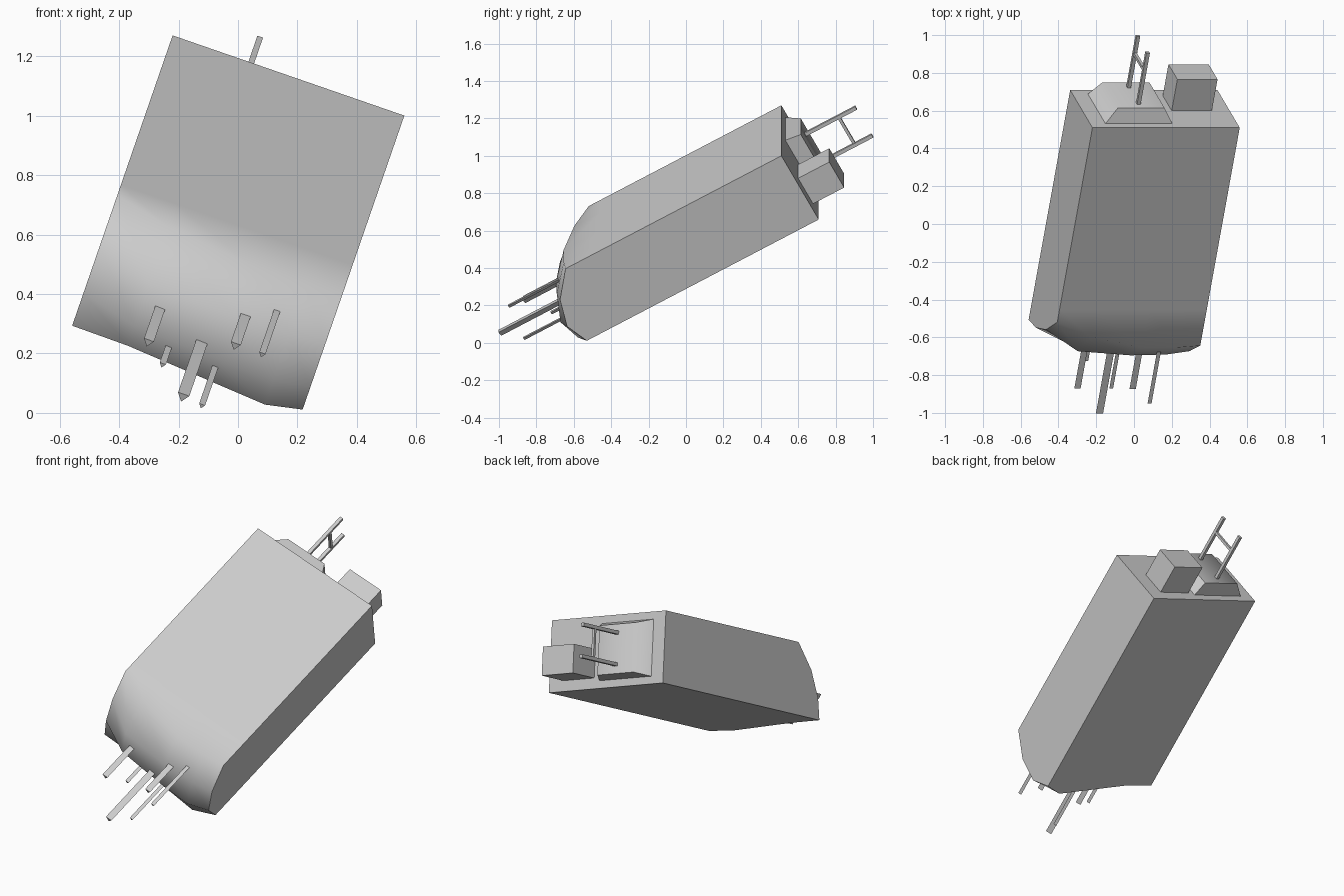
import bpy
import bmesh
from math import radians
from mathutils import Matrix, Vector

cube = bpy.data.objects.get("Cube")
if cube:
    bpy.data.objects.remove(cube, do_unlink=True)

grey = bpy.data.materials.new("light_grey")
grey.use_nodes = True
grey.diffuse_color = (0.6, 0.6, 0.6, 1)
grey.node_tree.nodes["Principled BSDF"].inputs["Base Color"].default_value = (0.6, 0.6, 0.6, 1)

# Tilted frame of the casing: x across, y towards the nose, z towards the underside
across = Vector((0.945, 0, -0.327)).normalized()
nose = Vector((-0.160, -0.875, -0.457)).normalized()
down = across.cross(nose).normalized()
nose = down.cross(across)
FRAME = Matrix.Translation((-0.22, 0.51, 1.27)) @ Matrix((across, nose, down)).transposed().to_4x4()

WIDTH, DEPTH = 0.825, 0.412


def finish(name, bm):
    """Turn a bmesh in casing coordinates into a shaded object."""
    bmesh.ops.recalc_face_normals(bm, faces=bm.faces)
    mesh = bpy.data.meshes.new(name)
    bm.to_mesh(mesh)
    bm.free()
    mesh.materials.append(grey)
    obj = bpy.data.objects.new(name, mesh)
    bpy.context.collection.objects.link(obj)
    obj.matrix_world = FRAME
    bpy.ops.object.select_all(action="DESELECT")
    obj.select_set(True)
    bpy.context.view_layer.objects.active = obj
    bpy.ops.object.shade_smooth_by_angle(angle=radians(55))
    return obj


def loft(name, start, end):
    """Prism or frustum between two outlines with the same point count."""
    bm = bmesh.new()
    a = [bm.verts.new(p) for p in start]
    b = [bm.verts.new(p) for p in end]
    bm.faces.new(a)
    bm.faces.new(b)
    for i in range(len(a)):
        j = (i + 1) % len(a)
        bm.faces.new((a[i], a[j], b[j], b[i]))
    return finish(name, bm)


def rect(x0, x1, z0, z1, y):
    return [(x0, y, z0), (x1, y, z0), (x1, y, z1), (x0, y, z1)]


def bar(name, x, z, y0, y1, size):
    h = size / 2
    return loft(name, rect(x - h, x + h, z - h, z + h, y0), rect(x - h, x + h, z - h, z + h, y1))


# Casing: flat box with a rounded, bulging nose
columns = (0, 0.2, 0.5, 0.7, WIDTH)
rows = (
    (0, (1.1, 1.1, 1.1, 1.1, 1.1)),
    (0, (1.177, 1.265, 1.33, 1.33, 1.319)),
    (0.14, (1.30, 1.43, 1.455, 1.45, 1.43)),
    (0.29, (1.37, 1.47, 1.50, 1.51, 1.47)),
    (DEPTH, (1.39, 1.395, 1.44, 1.47, 1.417)),
)
bm = bmesh.new()
grid = [[bm.verts.new((x, y, z)) for x, y in zip(columns, ys)] for z, ys in rows]
for upper, lower in zip(grid, grid[1:]):
    for i in range(len(columns) - 1):
        bm.faces.new((upper[i], upper[i + 1], lower[i + 1], lower[i]))
tl, tr, br, bl = [bm.verts.new(p) for p in rect(0, WIDTH, 0, DEPTH, 0)]
bm.faces.new((tl, tr, br, bl))
bm.faces.new([tl, tr] + grid[0][::-1])
bm.faces.new([bl, br] + grid[-1][::-1])
bm.faces.new([tl] + [row[0] for row in grid] + [bl])
bm.faces.new([tr] + [row[-1] for row in grid] + [br])
finish("casing", bm)

# Triangular pins on the nose: x, z, tip, width
pins = (
    (0.26, 0.21, 1.69, 0.035),
    (0.33, 0.33, 1.59, 0.022),
    (0.43, 0.265, 1.87, 0.04),
    (0.50, 0.335, 1.76, 0.021),
    (0.54, 0.135, 1.65, 0.035),
    (0.635, 0.095, 1.72, 0.022),
)
for n, (x, z, tip, w) in enumerate(pins, 1):
    ends = [[(x - w / 2, y, z - w / 4), (x + w / 2, y, z - w / 4), (x, y, z + w / 2)]
            for y in (1.25, tip)]
    loft(f"nose_pin_{n}", *ends)

# Rear fittings: sloped pod, square block and a two-rod aerial
loft("rear_pod", rect(0.078, 0.467, 0.04, 0.37, 0.01), rect(0.15, 0.412, 0.07, 0.352, -0.08))
loft("rear_block", rect(0.50, 0.725, 0.185, 0.35, 0.01), rect(0.50, 0.725, 0.185, 0.35, -0.19))
for n, z in enumerate((0.12, 0.30), 1):
    bar(f"aerial_rod_{n}", 0.28, z, -0.05, -0.39, 0.02)
loft("aerial_brace", rect(0.272, 0.288, 0.12, 0.30, -0.275), rect(0.272, 0.288, 0.12, 0.30, -0.291))
